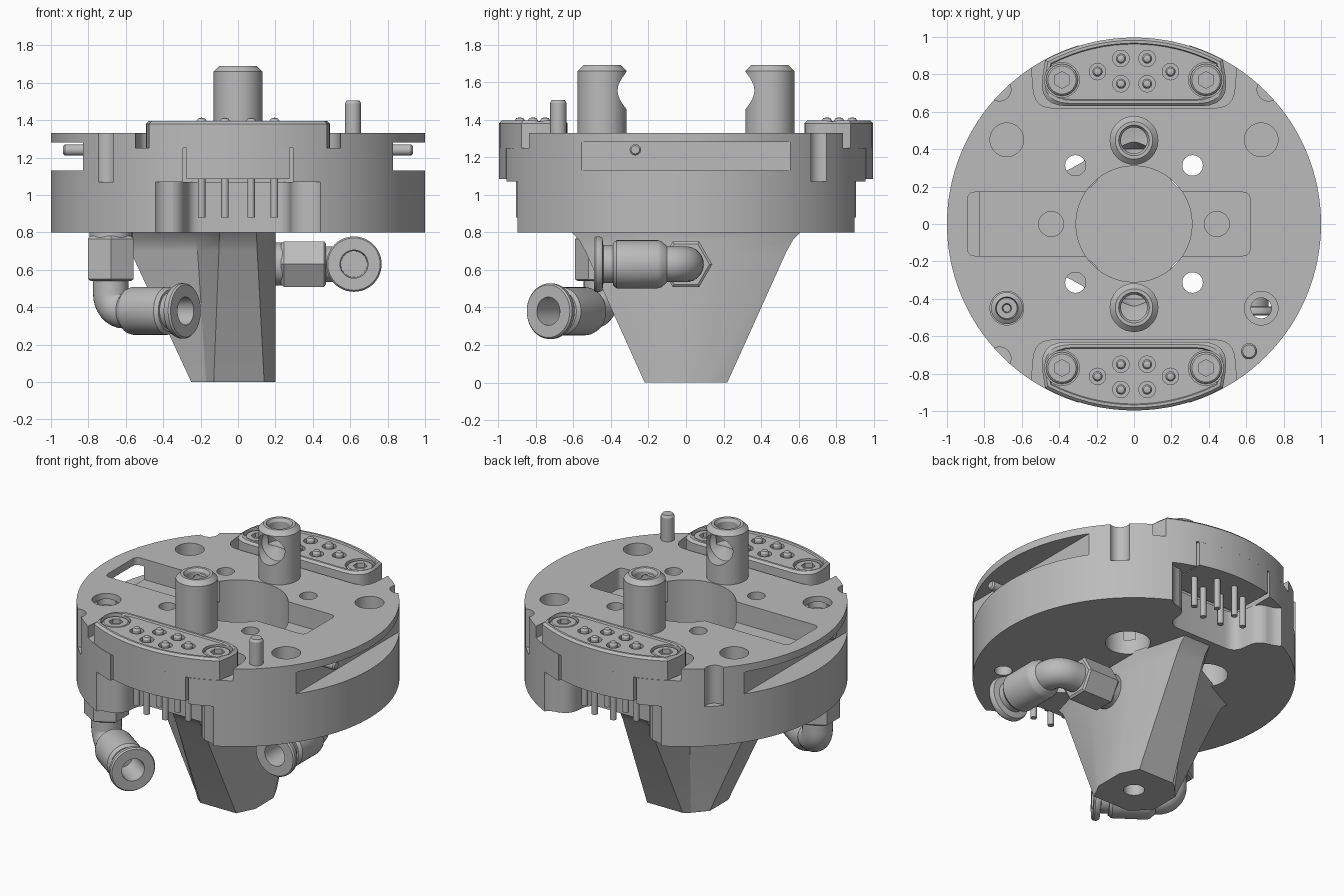
import bpy, bmesh, math
from mathutils import Vector

if "Cube" in bpy.data.objects:
    bpy.data.objects.remove(bpy.data.objects["Cube"])

GREY = (0.5, 0.5, 0.5, 1)
mat = bpy.data.materials.new("machined grey")
mat.use_nodes = True
mat.diffuse_color = GREY
mat.node_tree.nodes["Principled BSDF"].inputs["Base Color"].default_value = GREY


def finish(bm, name):
    bmesh.ops.remove_doubles(bm, verts=bm.verts, dist=1e-5)
    bmesh.ops.recalc_face_normals(bm, faces=bm.faces)
    mesh = bpy.data.meshes.new(name)
    bm.to_mesh(mesh)
    bm.free()
    mesh.materials.append(mat)
    ob = bpy.data.objects.new(name, mesh)
    bpy.context.collection.objects.link(ob)
    return ob


def loft(name, rings):
    """Skin a list of equal-length point rings and cap both ends."""
    bm = bmesh.new()
    vs = [[bm.verts.new(p) for p in ring] for ring in rings]
    n = len(vs[0])
    for a, b in zip(vs, vs[1:]):
        for i in range(n):
            j = (i + 1) % n
            bm.faces.new((a[i], a[j], b[j], b[i]))
    bm.faces.new(vs[0])
    bm.faces.new(vs[-1])
    return finish(bm, name)


def prism(name, outline, z0, z1):
    return loft(name, [[(x, y, z) for x, y in outline] for z in (z0, z1)])


def box(name, x0, x1, y0, y1, z0, z1):
    return prism(name, [(x0, y0), (x1, y0), (x1, y1), (x0, y1)], z0, z1)


def lathe(name, origin, axis, profile, segs=40):
    """Spin (radius, distance) points round an axis."""
    o, a = Vector(origin), Vector(axis).normalized()
    ref = Vector((1, 0, 0)) if abs(a.y) > 0.95 else Vector((0, 1, 0))
    u = (ref - a * ref.dot(a)).normalized()
    w = a.cross(u)
    turns = [2 * math.pi * i / segs for i in range(segs)]
    return loft(name, [[o + a * t + (u * math.cos(k) + w * math.sin(k)) * max(r, 1e-4)
                        for k in turns] for r, t in profile])


def rod(name, x, y, z0, z1, r, segs=40):
    return lathe(name, (x, y, 0), (0, 0, 1), [(r, z0), (r, z1)], segs)


def cut(ob, cutters):
    for c in cutters:
        m = ob.modifiers.new("cut", 'BOOLEAN')
        m.operation, m.solver, m.object = 'DIFFERENCE', 'EXACT', c
    dg = bpy.context.evaluated_depsgraph_get()
    mesh = bpy.data.meshes.new_from_object(ob.evaluated_get(dg))
    ob.modifiers.clear()
    ob.data = mesh
    for c in cutters:
        bpy.data.objects.remove(c)
    return ob


def rounded(points, steps=6):
    """Round polygon corners given as (x, y, radius) with quadratic arcs."""
    out, n = [], len(points)
    for i, (x, y, r) in enumerate(points):
        p = Vector((x, y))
        if r == 0:
            out.append((x, y))
            continue
        a = p + (Vector(points[i - 1][:2]) - p).normalized() * r
        b = p + (Vector(points[(i + 1) % n][:2]) - p).normalized() * r
        for k in range(steps + 1):
            t = k / steps
            out.append(tuple(a * (1 - t) ** 2 + p * 2 * t * (1 - t) + b * t * t))
    return out


def contact_outline(s, half, inner, outer, r):
    """Straight inner edge, rounded ends, outer edge following the disc."""
    a0 = math.asin((half - 0.04) / outer)
    pts = [(-half, inner, r), (half, inner, r)]
    arc = [a0 * (1 - i / 8) for i in range(17)]
    pts += [(outer * math.sin(a), outer * math.cos(a), 0) for a in arc]
    return [(x, y * s) for x, y in rounded(pts)]


corners = [(x, y) for x in (-1, 1) for y in (-1, 1)]
ends = (-1, 1)

# Lower disc with wiring notches, counterbores and the centre bore
notch = rounded([(-0.52, 1.2, 0), (-0.45, 0.86, 0.1), (-0.29, 0.86, 0.1), (-0.27, 0.65, 0.08),
                 (0.27, 0.65, 0.08), (0.29, 0.86, 0.1), (0.45, 0.86, 0.1), (0.52, 1.2, 0)])
tools = [prism("notch", [(x, s * y) for x, y in notch], 0.7, 1.2) for s in ends]
for x, y in corners:
    tools += [rod("bolt_hole", 0.313 * x, 0.313 * y, 0.7, 1.2, 0.055),
              rod("counterbore", 0.313 * x, 0.313 * y, 0.7, 0.97, 0.14)]
tools += [rod("bore", 0, 0, 0.9, 1.2, 0.31, 64), rod("port", 0.68, -0.45, 0.7, 1.2, 0.055)]
cut(rod("lower_disc", 0, 0, 0.8, 1.07, 1, 128), tools)

# Upper disc with bore, pocket, side slots, contact seats and rim notches
pocket = rounded([(-0.89, -0.17, 0.04), (0.62, -0.17, 0.04), (0.62, 0.17, 0.04), (-0.89, 0.17, 0.04)])
tools = [rod("bore", 0, 0, 1, 1.5, 0.31, 64), prism("pocket", pocket, 1.19, 1.5)]
for s in ends:
    seat = [(x, s * y) for x, y in rounded([(-0.53, 0.62, 0.1), (0.53, 0.62, 0.1),
                                            (0.58, 1.2, 0), (-0.58, 1.2, 0)])]
    tools += [prism("seat", seat, 1.25, 1.5),
              box("stem_seat", -0.295, 0.295, min(s * 0.64, s * 1.2), max(s * 0.64, s * 1.2), 1, 1.3),
              box("side_slot", min(s * 0.83, s * 1.2), max(s * 0.83, s * 1.2), -0.8, 0.8, 1.13, 1.28),
              rod("pocket_hole", 0.443 * s, 0, 1.1, 1.3, 0.067)]
for x, y in corners:
    tools += [rod("bolt_hole", 0.313 * x, 0.313 * y, 1, 1.5, 0.055),
              rod("air_hole", 0.68 * x, 0.45 * y, 1.12, 1.5, 0.09)]
    if (x, y) != (1, -1):
        tools.append(rod("rim_notch", 0.72 * x, 0.72 * y, 1, 1.5, 0.062))
tools.append(rod("port", 0.68, -0.45, 1, 1.2, 0.055))
cut(rod("upper_disc", 0, 0, 1.07, 1.33, 1, 128), tools)

# Contact blocks, front and back
spots = [(-0.195, 0.815), (0.195, 0.815)] + [(x, y) for x in (-0.07, 0.07) for y in (0.75, 0.885)]
for s, side in zip(ends, ("front", "back")):
    rings = [[(x, y, z) for x, y in contact_outline(s, 0.515 - d, 0.63 + d, 0.997 - d, 0.16)]
             for z, d in ((1.25, 0), (1.38, 0), (1.395, 0.015), (1.395, 0.03), (1.385, 0.035))]
    block = loft(side + "_contact_block", rings)
    tools = [rod("screw_seat", 0.385 * x, 0.77 * s, 1.34, 1.5, 0.093) for x in ends]
    tools += [rod("contact_seat", x, y * s, 1.36, 1.5, 0.044, 24) for x, y in spots]
    cut(block, tools)
    arc = [0.275 * (1 - i / 4) for i in range(9)]
    stem = [(-0.27, 0.65), (0.27, 0.65)] + [(x, math.sqrt(0.994 - x * x)) for x in arc]
    prism(side + "_contact_stem", [(x, s * y) for x, y in stem], 1.085, 1.26)
    for x in ends:
        screw = lathe(side + "_screw", (0.385 * x, 0.77 * s, 1.33), (0, 0, 1),
                      [(0.085, 0), (0.085, 0.04), (0.075, 0.05)], 32)
        cut(screw, [rod("socket", 0.385 * x, 0.77 * s, 1.35, 1.5, 0.045, 6)])
    for x, y in spots:
        lathe(side + "_contact", (x, y * s, 1.35), (0, 0, 1),
              [(0.027, 0), (0.027, 0.045), (0.019, 0.058), (0, 0.063)], 16)
        lathe(side + "_solder_pin", (x, y * s, 0.88), (0, 0, 1),
              [(0.02, 0), (0.02, 0.21)], 16)

# Coupling posts with inward cross holes, locating pin, side pins
for s, side in zip(ends, ("front", "back")):
    post = lathe(side + "_post", (0, 0.447 * s, 1.18), (0, 0, 1),
                 [(0.13, 0), (0.13, 0.48), (0.1, 0.51), (0.082, 0.51), (0.07, 0.49),
                  (0.07, 0.36), (0, 0.35)], 48)
    cut(post, [lathe("cross_hole", (0, 0.42 * s, 1.555), (0, -s, 0), [(0, -0.03), (0.1, 0.02), (0.1, 0.4)])])
    lathe("side_pin", (0.7 * s, -0.27, 1.24), (s, 0, 0), [(0.03, 0), (0.03, 0.225), (0.022, 0.235)], 20)
lathe("locating_pin", (0.615, -0.68, 1.2), (0, 0, 1), [(0.043, 0), (0.043, 0.29), (0.034, 0.305)], 24)
lathe("port_screw", (-0.68, -0.45, 1.13), (0, 0, 1),
      [(0.085, 0), (0.085, 0.16), (0.06, 0.18), (0.055, 0.14), (0.025, 0.14), (0.02, 0.1)], 32)

# Tapered hub below the disc
low = [(0.2, 0.1), (0.14, 0.22), (-0.13, 0.22), (-0.17, 0.19), (-0.25, 0.1)]
high = [(0.2, 0.2), (0.1, 0.56), (-0.1, 0.56), (-0.22, 0.28), (-0.6, 0.12)]


def hub_ring(z, t, flare):
    half = []
    for (ax, ay), (bx, by) in zip(low, high):
        x, y = ax + (bx - ax) * t, ay + (by - ay) * t
        half.append((x - (flare if x < -0.15 else 0), y + (flare if y > 0.2 else 0), z))
    return half + [(x, -y, z) for x, y, z in reversed(half)]


hub = loft("hub", [hub_ring(0, 0, 0), hub_ring(0.7, 0.93, 0), hub_ring(0.76, 1, 0.01), hub_ring(0.81, 1.03, 0.05)])
cut(hub, [rod("hub_hole", 0, 0, -0.1, 0.3, 0.065)])


# Push-in elbow fittings: hex nut, bent tube, collet body with flange
def fitting(name, base, axis, out, nut, reach, length):
    base, a, d = Vector(base), Vector(axis), Vector(out).normalized()
    lathe(name + "_nut", base, a, [(0.11, -0.02), (0.11, 0.02), (0.125, 0.02), (0.14, 0.035),
                                   (0.14, nut - 0.01), (0.125, nut)], 6)
    lathe(name + "_neck", base, a, [(0.115, -0.03), (0.115, 0.03)])
    corner = base + a * reach
    bend, r = 0.09, 0.095
    centre = corner - a * bend + d * bend
    path = [(base + a * (nut - 0.05), a)]
    for i in range(9):
        k = math.pi / 2 * i / 8
        path.append((centre - d * bend * math.cos(k) + a * bend * math.sin(k),
                     a * math.cos(k) + d * math.sin(k)))
    path.append((corner + d * 0.15, d))
    w = a.cross(d)
    turns = [2 * math.pi * i / 32 for i in range(32)]
    loft(name + "_elbow", [[p + (w * math.cos(k) + t.cross(w) * math.sin(k)) * r for k in turns]
                           for p, t in path])
    n = length
    lathe(name + "_collet", corner, d,
          [(0.095, 0.1), (0.122, 0.13), (0.128, 0.15), (0.128, n - 0.12), (0.112, n - 0.1),
           (0.1, n - 0.1), (0.1, n - 0.05), (0.14, n - 0.045), (0.148, n - 0.03), (0.148, n - 0.01),
           (0.14, n), (0.075, n), (0.07, n - 0.2), (0, n - 0.2)], 48)


fitting("front_fitting", (-0.68, -0.45, 0.8), (0, 0, -1), (0.82, -0.58, 0), 0.26, 0.42, 0.49)
fitting("side_fitting", (0.21, 0, 0.63), (1, 0, 0), (0, -1, 0), 0.26, 0.41, 0.49)

# Smooth shading with sharp edges kept
bpy.ops.object.select_all(action='DESELECT')
for ob in bpy.context.scene.objects:
    if ob.type == 'MESH':
        ob.select_set(True)
        bpy.context.view_layer.objects.active = ob
bpy.ops.object.shade_smooth_by_angle(angle=math.radians(30))
